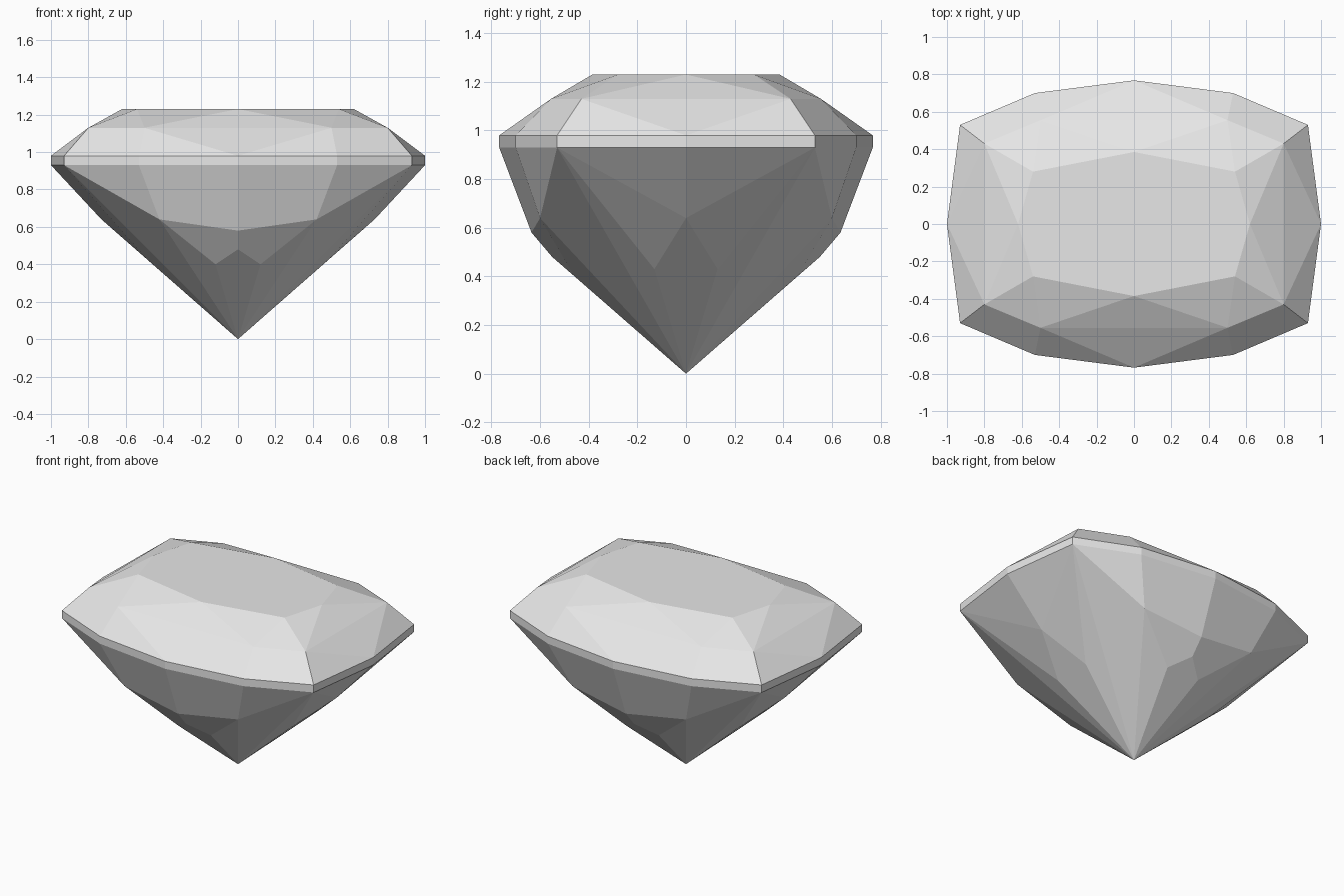
import bpy
import bmesh
from math import radians

cube = bpy.data.objects.get("Cube")
if cube:
    bpy.data.objects.remove(cube, do_unlink=True)

# Single flat stone colour
stone = bpy.data.materials.new("pale grey stone")
stone.use_nodes = True
grey = (0.8, 0.8, 0.8, 1)
stone.diffuse_color = grey
stone.node_tree.nodes["Principled BSDF"].inputs["Base Color"].default_value = grey

# Facet corners of one quarter of the cut
girdle = [(1, 0), (0.93, 0.53), (0.53, 0.70), (0, 0.768)]
corners = [(x, y, z) for x, y in girdle for z in (0.93, 0.98)]
# Crown: table edge, then the ring below it
corners += [(0.62, 0, 1.23), (0.54, 0.28, 1.23), (0, 0.385, 1.23)]
corners += [(0.80, 0.43, 1.13), (0.50, 0.555, 1.13)]
# Pavilion: upper ring, lower ring, point
corners += [(0.73, 0, 0.64), (0.42, 0.60, 0.64), (0, 0.635, 0.58)]
corners += [(0, 0.55, 0.48), (0.12, 0.458, 0.40), (0.49, 0.13, 0.43)]
corners += [(0, 0, 0)]

# Mirror the quarter in x and y, then wrap the corners in facets
points = {(x * sx, y * sy, z) for x, y, z in corners
          for sx in (-1, 1) for sy in (-1, 1)}
bm = bmesh.new()
for point in sorted(points):
    bm.verts.new(point)
bmesh.ops.convex_hull(bm, input=bm.verts[:])
bmesh.ops.dissolve_limit(bm, angle_limit=radians(1.5),
                         verts=bm.verts[:], edges=bm.edges[:])
bmesh.ops.recalc_face_normals(bm, faces=bm.faces[:])

mesh = bpy.data.meshes.new("cut_gemstone")
bm.to_mesh(mesh)
bm.free()
mesh.materials.append(stone)
gem = bpy.data.objects.new("cut_gemstone", mesh)
bpy.context.collection.objects.link(gem)
